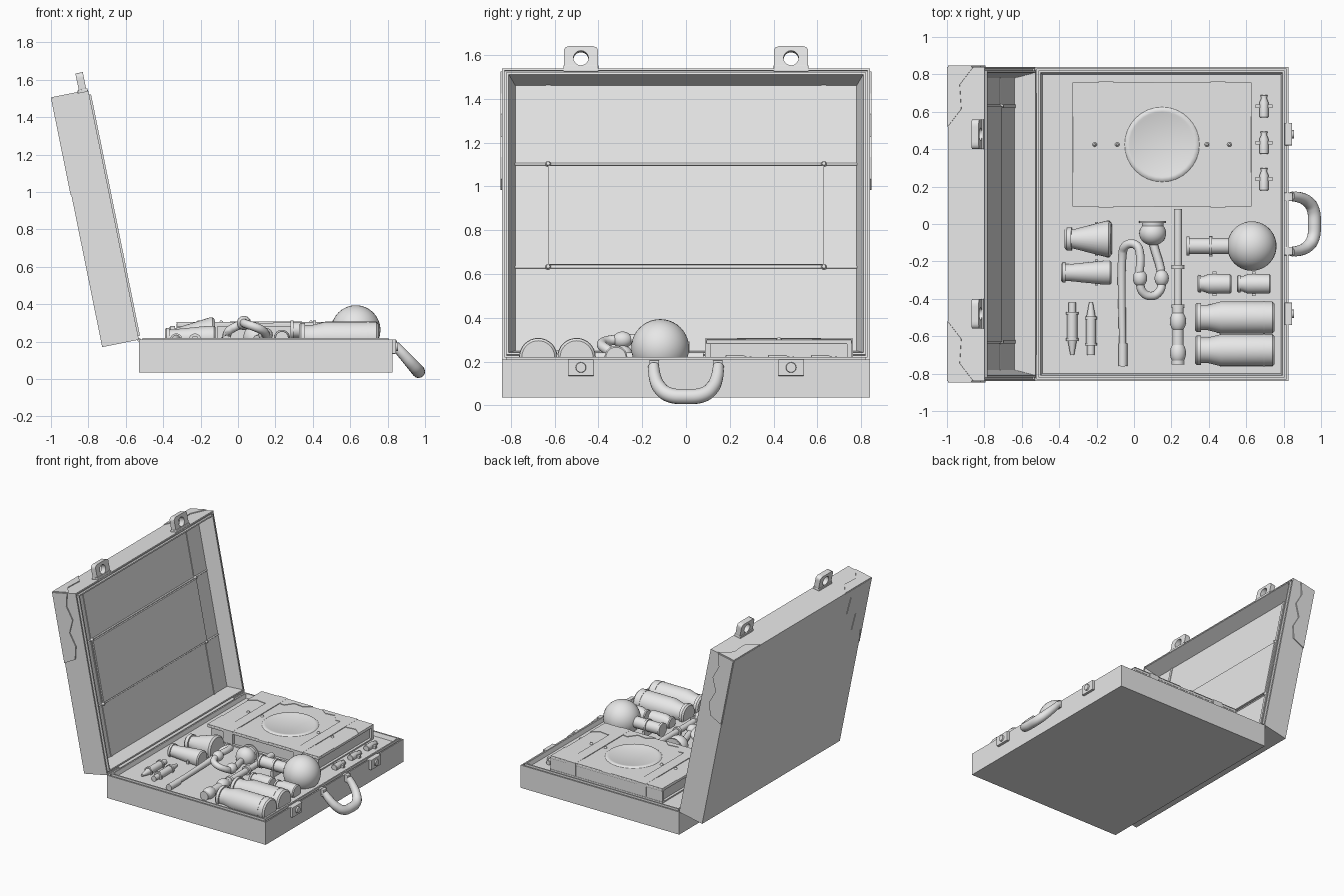
import bpy, bmesh, math
from mathutils import Matrix, Vector

cube = bpy.data.objects.get("Cube")
if cube:
    bpy.data.objects.remove(cube, do_unlink=True)

grey = bpy.data.materials.new("plain_grey")
grey.use_nodes = True
grey.diffuse_color = (0.8, 0.8, 0.8, 1)
grey.node_tree.nodes["Principled BSDF"].inputs["Base Color"].default_value = grey.diffuse_color

IDENTITY = Matrix.Identity(4)
X, Y, Z = Vector((1, 0, 0)), Vector((0, 1, 0)), Vector((0, 0, 1))
WIDE = 0.84                      # half width of the case
HINGE, FRONT = -0.53, 0.825      # back and front of the base
RIM, FLOOR = 0.21, 0.19
TALL, DEEP = 1.357, 0.2          # lid height and depth
CATCH = 0.48                     # sideways place of the catches
REST = 0.22                      # height of most vessel axes
# Lid frame: x is the opening direction, z runs up the lid from the hinge
LID = Matrix.Translation((HINGE, 0, RIM)) @ Matrix.Rotation(-0.2, 4, 'Y')


def add_object(name, data, matrix):
    ob = bpy.data.objects.new(name, data)
    bpy.context.collection.objects.link(ob)
    data.materials.append(grey)
    ob.matrix_world = matrix
    return ob


def finish(name, bm, matrix, smooth):
    bmesh.ops.recalc_face_normals(bm, faces=bm.faces)
    mesh = bpy.data.meshes.new(name)
    bm.to_mesh(mesh)
    bm.free()
    ob = add_object(name, mesh, matrix)
    if smooth:
        bpy.ops.object.select_all(action='DESELECT')
        ob.select_set(True)
        bpy.context.view_layer.objects.active = ob
        bpy.ops.object.shade_smooth_by_angle(angle=math.radians(40))
    return ob


def loft(name, rings, matrix=IDENTITY, closed=False, smooth=True):
    """Skin a list of equal point rings, capped or closed into a loop."""
    bm = bmesh.new()
    loops = [[bm.verts.new(p) for p in ring] for ring in rings]
    count = len(loops[0])
    following = loops[1:] + loops[:1] if closed else loops[1:]
    for low, high in zip(loops, following):
        for i in range(count):
            j = (i + 1) % count
            bm.faces.new((low[i], low[j], high[j], high[i]))
    if not closed:
        bm.faces.new(loops[0])
        bm.faces.new(loops[-1])
    return finish(name, bm, matrix, smooth)


def stepped(name, centre, size, steps, matrix=IDENTITY):
    """Rectangular solid whose outline follows (inset, height) steps."""
    corners = ((-1, -1), (1, -1), (1, 1), (-1, 1))
    rings = [[(centre[0] + sx * (size[0] / 2 - inset), centre[1] + sy * (size[1] / 2 - inset), height)
              for sx, sy in corners] for inset, height in steps]
    return loft(name, rings, matrix, smooth=False)


def box(name, centre, size, matrix=IDENTITY, bevel=0.0):
    bottom, top = centre[2] - size[2] / 2, centre[2] + size[2] / 2
    ob = stepped(name, centre, size, [(0, bottom), (0, top)], matrix)
    if bevel:
        mod = ob.modifiers.new("bevel", 'BEVEL')
        mod.width, mod.segments = bevel, 2


def tray(name, centre, size, bottom, top, floor, draft, matrix=IDENTITY):
    """Case half: grooved rim with a raised lip around a recess."""
    g = 0.01
    steps = [(0, bottom), (0, top), (g, top), (g, top - g), (2 * g, top - g),
             (2 * g, top + g), (3 * g, top + g), (3 * g + draft, floor)]
    stepped(name, centre, size, steps, matrix)


def circle(radius, count=32):
    turns = [math.tau * i / count for i in range(count)]
    return [(radius * math.cos(a), radius * math.sin(a)) for a in turns]


def lathe(name, start, axis, profile, matrix=IDENTITY):
    """Turn (distance, radius) pairs around an axis."""
    frame = Matrix.Translation(start) @ Vector(axis).to_track_quat('Z', 'Y').to_matrix().to_4x4()
    rings = [[(x, y, t) for x, y in circle(max(r, 0.001))] for t, r in profile]
    return loft(name, rings, matrix @ frame)


def rod(name, start, axis, length, radius, end=None, matrix=IDENTITY):
    lathe(name, start, axis, [(0, radius), (length, end or radius)], matrix)


def ball(name, centre, radius, stretch=1.0):
    arc = [math.pi * i / 20 for i in range(21)]
    lathe(name, centre, Y, [(-stretch * radius * math.cos(a), radius * math.sin(a)) for a in arc])


def jar(name, start, length, radius, neck, axis=X, shoulder=0.33):
    """Vessel with a lip, a neck, a sloping shoulder and a rounded base."""
    lip = radius / 8
    lathe(name, start, axis, [(0, neck), (lip, neck + lip), (3 * lip, neck + lip), (3 * lip, neck),
                              (length / 6, neck), (length * shoulder, radius),
                              (length - lip, radius), (length, radius - lip)])


def zigzag(start, end, teeth, depth):
    """Jagged edge between two flat points."""
    a, b = Vector(start), Vector(end)
    side = (b - a).orthogonal().normalized() * depth
    mids = [a.lerp(b, i / teeth) + side * (-1) ** i for i in range(1, teeth)]
    return [a, *mids, b]


def plate(name, points, offset, matrix=IDENTITY):
    bm = bmesh.new()
    face = bm.faces.new([bm.verts.new(p) for p in points])
    grown = bmesh.ops.extrude_face_region(bm, geom=[face])["geom"]
    moved = [v for v in grown if isinstance(v, bmesh.types.BMVert)]
    bmesh.ops.translate(bm, vec=offset, verts=moved)
    finish(name, bm, matrix, False)


def tube(name, points, radii):
    curve = bpy.data.curves.new(name, 'CURVE')
    curve.dimensions, curve.bevel_depth, curve.bevel_resolution = '3D', 1, 5
    curve.use_fill_caps = True
    spline = curve.splines.new('BEZIER')
    spline.bezier_points.add(len(points) - 1)
    for knot, point, radius in zip(spline.bezier_points, points, radii):
        knot.co, knot.radius = point, radius
        knot.handle_left_type = knot.handle_right_type = 'AUTO'
    add_object(name, curve, IDENTITY)


# Case halves
tray("case_base", ((HINGE + FRONT) / 2, 0), (FRONT - HINGE, 2 * WIDE), 0.035, RIM, FLOOR, 0.01)
tray("case_lid", (-TALL / 2, 0), (TALL, 2 * WIDE), -DEEP, 0, -DEEP / 2, 0.03,
     LID @ Matrix.Rotation(math.pi / 2, 4, 'Y'))
rod("hinge_rod", (HINGE, -0.7, RIM), Y, 1.4, 0.01)

# Lid lining: document board, cords, straps and studs
LINING, MIDDLE, RISE, REACH = -DEEP / 2, 0.69, 0.24, 0.63
box("document_board", (LINING, 0, MIDDLE), (0.03, 2 * REACH, 2 * RISE - 0.02), LID)
for s in (-1, 1):
    cord = MIDDLE + s * RISE
    rod("lining_cord", (LINING, -0.79, cord), Y, 1.58, 0.006, matrix=LID)
    box("lining_strap", (LINING, s * REACH, TALL / 2), (0.01, 0.02, TALL - 0.1), LID)
    for t in (-1, 1):
        rod("lining_stud", (LINING, t * REACH, cord), X, 0.02, 0.014, 0.008, LID)

# Jagged leather patches, hasps, latches and handle mounts, mirrored
side_edge = zigzag((-0.07, TALL), (-0.1, 0.86), 5, 0.02) + [Vector((-DEEP, 0.83))]
back_edge = zigzag((WIDE, 0.83), (0.52, TALL), 6, 0.04)
top_edge = zigzag((-DEEP, 0.52), (-0.06, WIDE), 3, 0.03)
hole = circle(0.034)
arch = [(max(-0.078, min(0.078, 3 * y)), max(-0.055, min(0.055, 2 * z))) for y, z in hole]
for s in (-1, 1):
    plate("patch_side", [(x, s * WIDE, z) for x, z in side_edge + [(-DEEP, TALL)]], (0, s * 0.008, 0), LID)
    plate("patch_back", [(-DEEP, s * y, z) for y, z in back_edge + [(WIDE, TALL)]], (-0.004, 0, 0), LID)
    plate("patch_top", [(x, s * y, TALL) for x, y in top_edge + [(-DEEP, WIDE)]], (0, 0, 0.006), LID)
    catch, mount = s * CATCH, s * 0.145
    rings = [[(x, catch + y, TALL + 0.05 + z) for y, z in shape]
             for x, shape in ((-0.05, arch), (-0.01, arch), (-0.01, hole), (-0.05, hole))]
    loft("lid_hasp", rings, LID, closed=True)
    box("hasp_foot", (-0.03, catch, TALL), (0.055, 0.16, 0.03), LID, 0.004)
    box("base_latch", (FRONT, catch, 0.173), (0.04, 0.12, 0.077), bevel=0.004)
    rod("latch_knob", (FRONT, catch, 0.173), X, 0.03, 0.028, 0.022)
    box("handle_mount", (FRONT, mount, 0.18), (0.05, 0.045, 0.055), bevel=0.006)

# Drooping carrying handle
swing = [math.pi * i / 8 for i in range(9)]
tube("carry_handle",
     [(0.84 + 0.125 * math.sin(a), math.copysign(abs(math.cos(a)) ** 0.6, math.cos(a)) * 0.148,
       0.18 - 0.14 * math.sin(a)) for a in swing],
     [0.025 + 0.01 * math.sin(a) for a in swing])

# Book with covers, corner ornaments, straps and medallion
BOOK, TOP, LONG, BROAD = Vector((0.15, 0.425, 0)), 0.3, 0.955, 0.665
box("book_pages", BOOK + Z * 0.24, (LONG - 0.04, BROAD - 0.04, 0.1))
box("book_cover_top", BOOK + Z * (TOP - 0.01), (LONG, BROAD, 0.02), bevel=0.004)
box("book_cover_bottom", BOOK + Z * FLOOR, (LONG, BROAD, 0.02))
box("book_spine", BOOK + Y * 0.32 + Z * 0.24, (LONG, 0.02, 0.1))
ornament = zigzag((LONG / 2, 0.15), (0.04, BROAD / 2), 7, 0.02) + [Vector((LONG / 2, BROAD / 2))]
for s in (-1, 1):
    for t in (-1, 1):
        plate("book_corner", [BOOK + Vector((s * x, t * y, TOP)) for x, y in ornament], Z * 0.004)
        rod("strap_stud", BOOK + X * (s * 0.3 + t * 0.06) + Z * TOP, Z, 0.012, 0.012, 0.005)
    box("book_strap", BOOK + Vector((s * 0.3, 0, 0.255)), (0.08, BROAD + 0.01, 0.1))
lathe("book_medallion", BOOK + Z * TOP, Z,
      [(0, 0.2), (0.008, 0.19), (0.008, 0.175), (0.004, 0.165), (0.004, 0)])

# Row of tiny vials
for i in (-1, 0, 1):
    place = Vector((0.695, 0.435 + i * 0.195, 0.205))
    jar("tiny_vial", place + Y * 0.06, 0.12, 0.024, 0.016, -Y)
    box("vial_clip", place, (0.09, 0.02, 0.02))

# Conical flask and tapered beaker
jar("conical_flask", (-0.37, -0.08, REST), 0.25, 0.098, 0.05, X + Z * 0.05, 0.9)
jar("tapered_beaker", (-0.39, -0.26, REST), 0.27, 0.064, 0.045, X, 0.85)
for y, width in ((-0.08, 0.18), (-0.26, 0.14)):
    box("flask_clip", (-0.2, y, 0.2), (0.015, width, 0.03))

# Pair of pointed ampoules with raised bands
for s in (-1, 1):
    place, up = Vector((-0.28 + s * 0.05, -0.56, RIM)), Y * s
    rod("ampoule_body", place - up * 0.08, up, 0.14, 0.027)
    rod("ampoule_stem", place - up * 0.14, up, 0.06, 0.02)
    rod("ampoule_tip", place + up * 0.06, up, 0.08, 0.025, 0.01)
    for along in (-0.09, 0.05):
        rod("ampoule_band", place + up * along, up, 0.015, 0.033)

# Curved pipe: straight stem, crest, trough, then the bowl
stem, bowl = (-0.06, -0.76), (0.1, -0.09)
crest = [(-0.015 - 0.045 * math.cos(a), -0.15 + 0.045 * math.sin(a)) for a in swing[::2]]
trough = [(0.09 - 0.058 * math.cos(a), -0.32 - 0.065 * math.sin(a)) for a in swing[::2]]
flat = [stem, *crest, *trough, bowl]
lift = [0.21 + 0.09 * math.sin(math.pi * i / (len(flat) - 1)) for i in range(len(flat))]
path = [Vector((x, y, z)) for (x, y), z in zip(flat, lift)]
tube("curved_pipe", path, [0.018] + [0.023] * (len(path) - 1))
for knot in (path[len(crest) + 1], path[-2]):
    ball("pipe_bulb", knot + Y * 0.03, 0.038, 1.2)
ball("pipe_bowl", (0.1, -0.05, REST), 0.072, 0.9)
rod("bowl_neck", (0.1, -0.02, REST), Y, 0.03, 0.058)
rod("bowl_rim", (0.1, 0.005, REST), Y, 0.01, 0.072)
rod("pipe_mouth", (*stem, RIM), Y, 0.12, 0.024)

# Long straight pipe with swellings and collars
PIPE = Vector((0.235, 0, REST))
rod("long_pipe_lower", PIPE - Y * 0.75, Y, 0.31, 0.03)
rod("long_pipe_upper", PIPE - Y * 0.44, Y, 0.52, 0.022)
for y in (0.69, 0.52):
    ball("long_pipe_swelling", PIPE - Y * y, 0.043, 1.4)
for y in (0.75, 0.45, 0.24):
    rod("long_pipe_collar", PIPE - Y * y, Y, 0.02, 0.034)

# Round flask on its holder
FLASK = Vector((0.63, -0.118, 0.262))
ball("flask_globe", FLASK, 0.132)
rod("flask_neck", FLASK - X * 0.35, X, 0.25, 0.042)
for back in (0.35, 0.23):
    rod("flask_ring", FLASK - X * back, X, 0.016, 0.05)
box("flask_holder", FLASK - X * 0.22 - Z * 0.05, (0.02, 0.11, 0.05))

# Short jars and large bottles
for x in (0.34, 0.55):
    jar("short_jar", (x, -0.32, REST), 0.18, 0.052, 0.04)
    box("jar_clip", (x + 0.09, -0.32, 0.2), (0.02, 0.13, 0.03))
for y in (-0.5, -0.675):
    jar("large_bottle", (0.325, y, REST), 0.425, 0.086, 0.068)
    rod("bottle_band", (0.69, y, REST), X, 0.01, 0.088)
